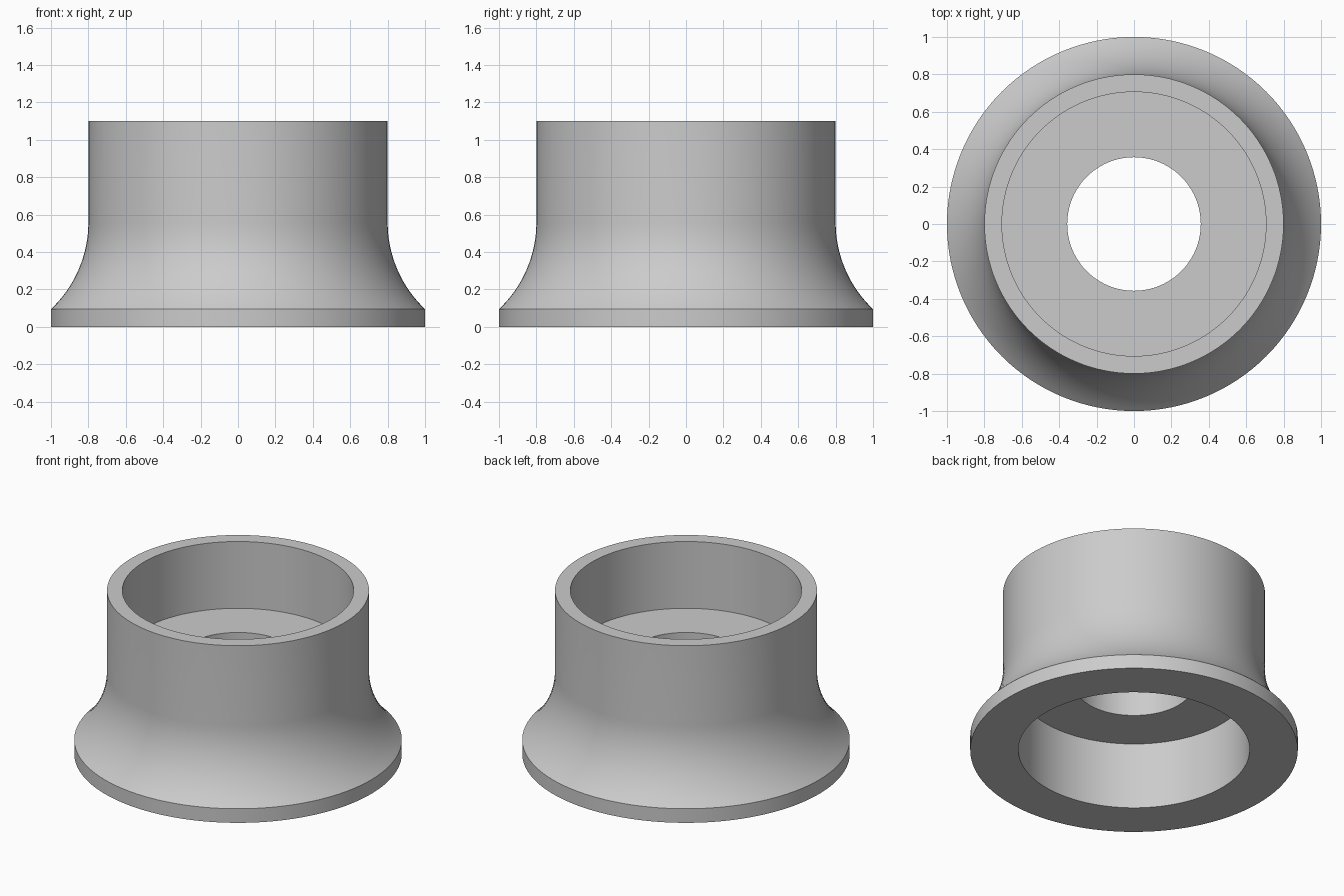
import bpy, bmesh, math

cube = bpy.data.objects.get("Cube")
if cube:
    bpy.data.objects.remove(cube)

SIDES = 128
RIM, WALL, BORE = 0.80, 0.706, 0.357      # outer neck, recess and through-hole radii
HEIGHT, LIP = 1.10, 0.095                 # total height, thickness of the base flange
WEB_LOW, WEB_HIGH = 0.45, 0.65            # underside and top of the inner web
FLARE = 0.64                              # radius of the concave flare

# Concave flare, from the flange edge up to the vertical neck
start = math.acos((FLARE - (1 - RIM)) / FLARE)
flare_top = LIP + FLARE * math.sin(start)
flare = []
for i in range(17):
    a = start * (1 - i / 16)
    flare.append((RIM + FLARE * (1 - math.cos(a)), flare_top - FLARE * math.sin(a)))

# Closed cross-section: outside, upper recess, bore, lower recess
profile = [(1, 0)] + flare + [
    (RIM, HEIGHT), (WALL, HEIGHT), (WALL, WEB_HIGH), (BORE, WEB_HIGH),
    (BORE, WEB_LOW), (WALL, WEB_LOW), (WALL, 0)]

# Revolve the cross-section around the vertical axis
bm = bmesh.new()
rings = []
for s in range(SIDES):
    t = 2 * math.pi * s / SIDES
    rings.append([bm.verts.new((r * math.cos(t), r * math.sin(t), z)) for r, z in profile])
for s in range(SIDES):
    a, b = rings[s], rings[(s + 1) % SIDES]
    for k in range(len(profile)):
        n = (k + 1) % len(profile)
        bm.faces.new((a[k], b[k], b[n], a[n]))
bmesh.ops.recalc_face_normals(bm, faces=bm.faces)
mesh = bpy.data.meshes.new("flared_collar")
bm.to_mesh(mesh)
bm.free()

# Plain grey material
grey = bpy.data.materials.new("light_grey")
grey.use_nodes = True
colour = (0.6, 0.6, 0.6, 1)
grey.diffuse_color = colour
grey.node_tree.nodes["Principled BSDF"].inputs["Base Color"].default_value = colour
mesh.materials.append(grey)

collar = bpy.data.objects.new("flared_collar", mesh)
bpy.context.collection.objects.link(collar)

# Smooth walls with sharp rims
bpy.ops.object.select_all(action='DESELECT')
collar.select_set(True)
bpy.context.view_layer.objects.active = collar
bpy.ops.object.shade_smooth_by_angle(angle=math.radians(30))
